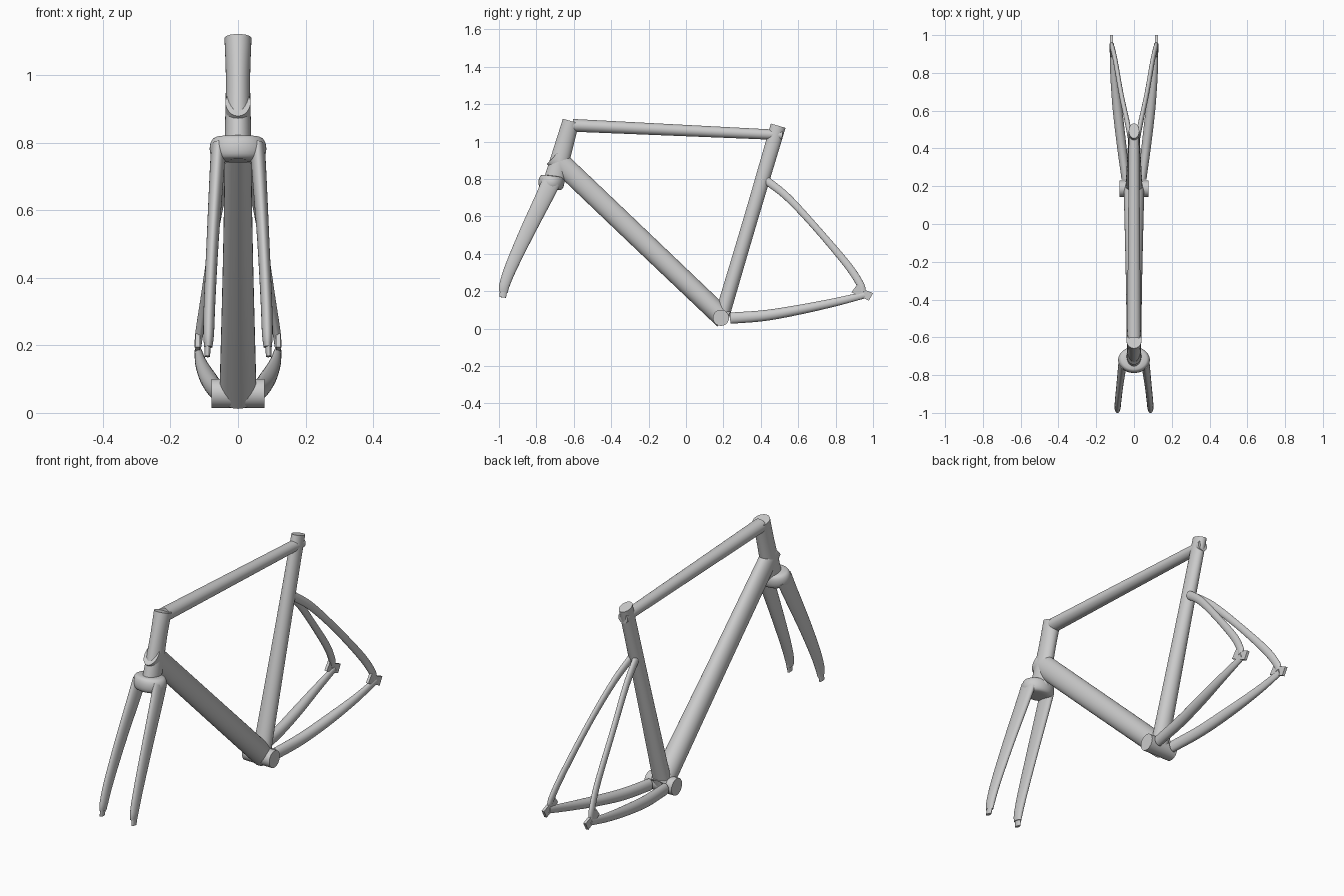
import bpy, bmesh, math
from mathutils import Vector

if "Cube" in bpy.data.objects:
    bpy.data.objects.remove(bpy.data.objects["Cube"], do_unlink=True)

grey = bpy.data.materials.new("frame grey")
grey.use_nodes = True
colour = (0.6, 0.6, 0.6, 1)
grey.diffuse_color = colour
grey.node_tree.nodes["Principled BSDF"].inputs["Base Color"].default_value = colour


def finish(name, bm, mirrored):
    bmesh.ops.recalc_face_normals(bm, faces=bm.faces)
    mesh = bpy.data.meshes.new(name)
    bm.to_mesh(mesh)
    bm.free()
    mesh.materials.append(grey)
    ob = bpy.data.objects.new(name, mesh)
    bpy.context.collection.objects.link(ob)
    bpy.ops.object.select_all(action='DESELECT')
    ob.select_set(True)
    bpy.context.view_layer.objects.active = ob
    bpy.ops.object.shade_smooth_by_angle(angle=math.radians(40))
    if mirrored:
        mod = ob.modifiers.new("Mirror", 'MIRROR')
        mod.use_mirror_merge = False
    return ob


def spline(points, steps):
    """Smooth path through the stations (position and radii together)."""
    pts = [Vector(p) for p in points]
    pts = [2 * pts[0] - pts[1]] + pts + [2 * pts[-1] - pts[-2]]
    out = []
    for a, b, c, d in zip(pts, pts[1:], pts[2:], pts[3:]):
        for i in range(steps):
            t = i / steps
            out.append(0.5 * (2 * b + (c - a) * t + (2 * a - 5 * b + 4 * c - d) * t ** 2
                              + (3 * b - a - 3 * c + d) * t ** 3))
    return out + [pts[-2]]


def tube(name, stations, steps=6, mirrored=False, sides=32):
    """Capped elliptical tube; station = x, y, z, sideways radius, depth radius."""
    path = spline(stations, steps)
    bm = bmesh.new()
    rings = []
    for i, s in enumerate(path):
        tangent = (path[min(i + 1, len(path) - 1)] - path[max(i - 1, 0)])
        tangent = Vector(tangent[:3]).normalized()
        side = Vector((1, 0, 0))
        side = (side - tangent * side.dot(tangent)).normalized()
        up = tangent.cross(side)
        ring = []
        for k in range(sides):
            a = math.tau * k / sides
            ring.append(bm.verts.new(Vector(s[:3]) + side * s[3] * math.cos(a)
                                     + up * s[4] * math.sin(a)))
        rings.append(ring)
    for r, q in zip(rings, rings[1:]):
        for k in range(sides):
            n = (k + 1) % sides
            bm.faces.new((r[k], r[n], q[n], q[k]))
    bm.faces.new(rings[0])
    bm.faces.new(rings[-1])
    return finish(name, bm, mirrored)


# Main triangle
tube("head_tube", [(0, -0.615, 1.11, .040, .045), (0, -0.652, 0.98, .036, .049),
                   (0, -0.705, 0.79, .040, .056)])
tube("top_tube", [(0, -0.605, 1.087, .036, .034), (0, 0.515, 1.035, .027, .027)])
tube("down_tube", [(0, -0.706, 0.92, .037, .056), (0, -0.25, 0.485, .044, .056),
                   (0, 0.205, 0.052, .055, .055)])
tube("seat_tube", [(0, 0.19, 0.06, .045, .040), (0, 0.35, 0.60, .036, .038),
                   (0, 0.493, 1.085, .028, .041)])

# Bottom bracket shell, lying across the frame
bm = bmesh.new()
bmesh.ops.create_cone(bm, cap_ends=True, segments=40, radius1=.043, radius2=.043, depth=.156)
for v in bm.verts:
    v.co = Vector((v.co.z, v.co.y + 0.187, v.co.x + 0.058))
finish("bottom_bracket", bm, False)

# Fork: rounded crown, tapering curved blades and narrow tips
crown = []
for i in range(11):
    a = math.pi * (i / 10 - 0.5)
    t = 0.036 * math.sin(a)
    w = max(math.cos(a), 0.0) ** 0.5
    crown.append((0, -0.72 + 0.12 * t, 0.782 + t, .045 + .039 * w, .035 + .034 * w))
tube("fork_crown", crown, steps=1, sides=48)
tube("fork_blade", [(.058, -0.72, 0.785, .022, .050), (.064, -0.765, 0.69, .021, .046),
                    (.075, -0.853, 0.51, .018, .040), (.084, -0.935, 0.33, .017, .033),
                    (.087, -0.970, 0.235, .016, .028), (.088, -0.977, 0.195, .012, .024)],
     mirrored=True)
tube("fork_tip", [(.089, -0.974, 0.215, .010, .020), (.091, -0.980, 0.167, .008, .018)],
     steps=2, mirrored=True)

# Rear triangle
tube("chain_stay", [(.044, 0.238, 0.056, .022, .030), (.066, 0.42, 0.070, .025, .029),
                    (.088, 0.61, 0.102, .025, .026), (.108, 0.80, 0.142, .018, .022),
                    (.118, 0.955, 0.180, .011, .018)], mirrored=True)
tube("seat_stay", [(.012, 0.420, 0.800, .014, .022), (.036, 0.54, 0.705, .013, .020),
                   (.068, 0.69, 0.545, .012, .018), (.098, 0.86, 0.345, .012, .020),
                   (.114, 0.93, 0.240, .012, .020), (.119, 0.945, 0.195, .010, .018)],
     mirrored=True)

# Rear dropout plates
outline = [(0.885, 0.195), (0.915, 0.235), (0.945, 0.212), (1.0, 0.190),
           (0.978, 0.150), (0.945, 0.165)]
bm = bmesh.new()
face = bm.faces.new([bm.verts.new((.112, y, z)) for y, z in outline])
extruded = bmesh.ops.extrude_face_region(bm, geom=[face])["geom"]
bmesh.ops.translate(bm, vec=(.014, 0, 0),
                    verts=[g for g in extruded if isinstance(g, bmesh.types.BMVert)])
finish("rear_dropout", bm, True)
